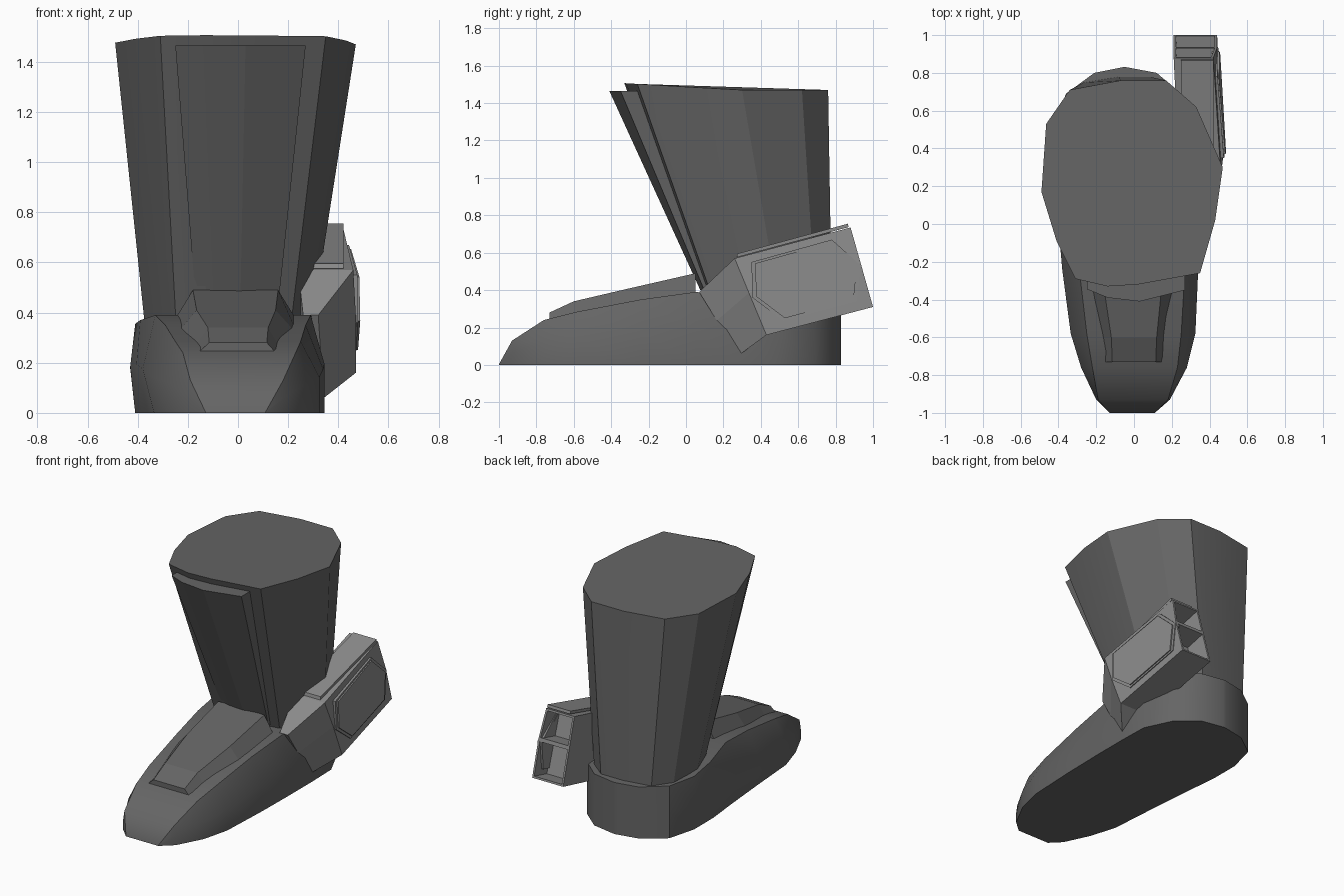
import bpy, bmesh, math
from mathutils import Vector

cube = bpy.data.objects.get("Cube")
if cube:
    bpy.data.objects.remove(cube, do_unlink=True)


def material(name, value):
    m = bpy.data.materials.new(name)
    m.use_nodes = True
    colour = (value, value, value, 1)
    m.diffuse_color = colour
    m.node_tree.nodes["Principled BSDF"].inputs["Base Color"].default_value = colour
    return m


dark = material("dark grey", 0.13)
light = material("light grey", 0.26)


def finish(bm, name, mat, smooth=None):
    bmesh.ops.remove_doubles(bm, verts=bm.verts, dist=0.0005)
    bmesh.ops.recalc_face_normals(bm, faces=bm.faces)
    mesh = bpy.data.meshes.new(name)
    bm.to_mesh(mesh)
    bm.free()
    ob = bpy.data.objects.new(name, mesh)
    bpy.context.collection.objects.link(ob)
    mesh.materials.append(mat)
    if smooth:
        bpy.ops.object.select_all(action='DESELECT')
        ob.select_set(True)
        bpy.context.view_layer.objects.active = ob
        bpy.ops.object.shade_smooth_by_angle(angle=math.radians(smooth))
    return ob


def loft(rings):
    """Skin a list of equal-length closed rings and cap both ends."""
    bm = bmesh.new()
    rows = [[bm.verts.new(p) for p in ring] for ring in rings]
    n = len(rows[0])
    for a, b in zip(rows, rows[1:]):
        for i in range(n):
            j = (i + 1) % n
            bm.faces.new((a[i], a[j], b[j], b[i]))
    bm.faces.new(rows[0])
    bm.faces.new(rows[-1])
    return bm


# Foot: y, sole left/right, top left/right, top height
sections = [
    (-1.0, -.13, .11, -.13, .11, .004),
    (-.93, -.20, .19, -.19, .18, .13),
    (-.76, -.28, .28, -.22, .23, .24),
    (-.58, -.335, .325, -.25, .25, .285),
    (-.24, -.36, .34, -.29, .27, .35),
    (.05, -.385, .345, -.33, .29, .39),
    (.30, -.41, .345, -.39, .31, .37),
    (.50, -.41, .34, -.41, .32, .355),
    (.69, -.36, .25, -.36, .25, .35),
    (.80, -.21, .12, -.21, .12, .345),
    (.83, -.06, -.04, -.06, -.04, .345),
]
rings = []
for y, sl, sr, tl, tr, h in sections:
    bulge = .02 if -.3 < y < .6 else 0
    rings.append([(sl, y, 0), (sl - bulge, y, h * .5), (tl, y, h),
                  (tr, y, h), (sr, y, h * .5), (sr, y, 0)])
finish(loft(rings), "foot", dark, 32)

# Raised instep panel: chamfered block running down to the toe
panel = [
    (.05, -.26, .24, .36, -.18, .16, .49),
    (-.30, -.25, .24, .31, -.165, .15, .41),
    (-.60, -.19, .18, .24, -.12, .12, .34),
    (-.73, -.17, .16, .23, -.115, .115, .28),
]
finish(loft([[(bl, y, bz), (tl, y, tz), (tr, y, tz), (br, y, bz)]
             for y, bl, br, bz, tl, tr, tz in panel]), "instep_panel", dark)

# Shin: flared many-sided tube, higher along its front rim
outline = [(-.49, .17), (-.465, .53), (-.34, .71), (-.07, .76), (.17, .76),
           (.33, .62), (.47, .30), (.43, .02), (.35, -.26), (.02, -.32),
           (-.14, -.33), (-.31, -.29), (-.41, -.09)]


def rim(y):
    return 1.47 + max(0, .28 - y) * .06


top = [(x, y, rim(y)) for x, y in outline]
bottom = [(-.04 + (x + .01) * .68, .12 + (y + .33) * .605, .3) for x, y in outline]
finish(loft([bottom, top]), "shin", dark, 20)

# Shin plate: tapered strip along the sloping front
plate = [(-.25, -.25), (-.25, -.345), (-.14, -.39), (.03, -.41), (.27, -.35), (.27, -.25)]
finish(loft([[(x * .62 - .01, y * .35 + .22, .40) for x, y in plate],
             [(x, y, 1.465) for x, y in plate]]), "shin_plate", dark)

# Side pod: body with a tapered nose, inner and outer x at each station
stations = [
    ((.07, .39), (.28, .05), .26, .32, .33),
    ((.26, .57), (.43, .16), .24, .46, .47),
    ((.88, .735), (1.0, .31), .21, .42, .44),
]
bm = loft([[(inner, *up), (outer_up, *up),
            (outer, up[0] * .55 + low[0] * .45, up[1] * .55 + low[1] * .45),
            (outer, *low), (inner, *low),
            (inner, up[0] * .55 + low[0] * .45, up[1] * .55 + low[1] * .45)]
           for up, low, inner, outer_up, outer in stations])
# Two recessed exhaust cells in the rear end
bm.faces.ensure_lookup_table()
end = bm.faces[-1]
corners = list(end.verts)
cells = bmesh.utils.face_split(end, corners[2], corners[5])
cells = [end, cells[0]]
bmesh.ops.recalc_face_normals(bm, faces=bm.faces)
bmesh.ops.inset_individual(bm, faces=cells, thickness=.018)
for f in bmesh.ops.extrude_discrete_faces(bm, faces=cells)["faces"]:
    bmesh.ops.translate(bm, verts=f.verts, vec=Vector((.004, -.14, -.038)))
finish(bm, "side_pod", light)

# Raised cover on the outside of the pod, in two stacked layers
cover = [(.35, .55), (.78, .67), (.935, .53), (.915, .34), (.52, .235), (.355, .36)]


def cover_layer(name, scale, height):
    def ring(h):
        return [(.478 - (y - .35) * .055 - max(0, z - .5) * .08 + h,
                 .64 + (y - .64) * scale, .45 + (z - .45) * scale) for y, z in cover]
    finish(loft([ring(-.03), ring(height)]), name, light)


cover_layer("pod_cover_base", 1.0, .002)
cover_layer("pod_cover", .93, .010)

# Thin cap along the pod's upper side
cap = [(.27, .575), (.87, .737), (.865, .755), (.275, .595)]
finish(loft([[(.25, y, z) for y, z in cap], [(.42, y, z) for y, z in cap]]),
       "pod_top_cap", light)
